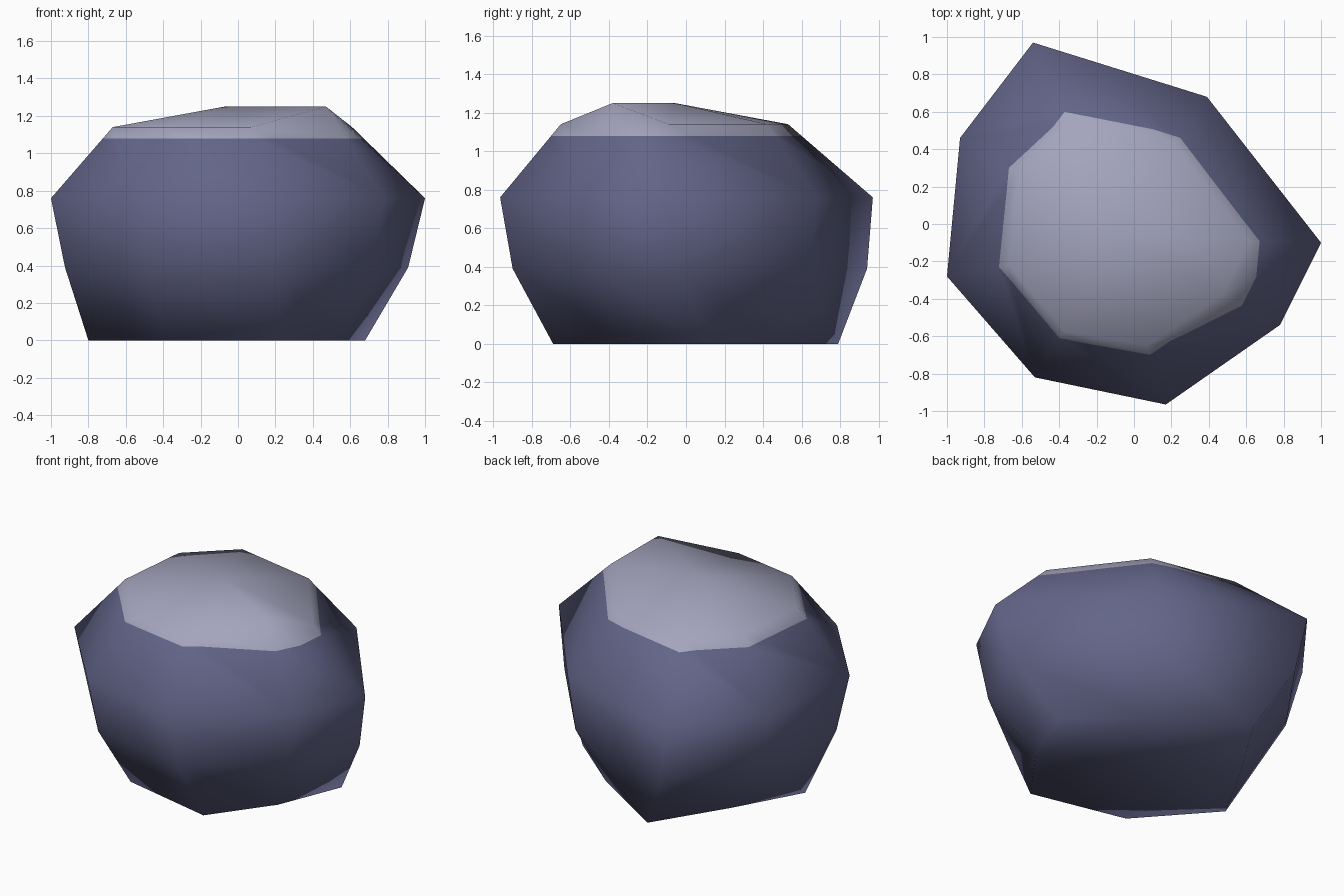
import bpy
import bmesh

if "Cube" in bpy.data.objects:
    bpy.data.objects.remove(bpy.data.objects["Cube"])

# Horizontal rings of the boulder, eight corners each, clockwise from the back
BASE = [(-.27, .79), (.27, .45), (.68, .11), (.51, -.31),
        (.23, -.69), (-.40, -.55), (-.80, -.10), (-.56, .33)]
LOWER = [(-.47, .94), (.36, .64), (.91, -.03), (.72, -.50),
         (.20, -.90), (-.49, -.76), (-.925, -.25), (-.85, .40)]
BELLY = [(-.54, .97), (.39, .68), (1.0, -.10), (.78, -.54),
         (.17, -.965), (-.53, -.82), (-1.0, -.28), (-.93, .46)]
SHOULDER = [(-.34, .53), (.22, .42), (.61, -.09), (.47, -.38),
            (.07, -.65), (-.375, -.57), (-.67, -.22), (-.62, .27)]
RINGS = [(BASE, 0), (LOWER, .39), (BELLY, .76), (SHOULDER, 1.14)]
TOP_Z = 1.25
CAP_Z = 1.08


def make_material(name, color):
    mat = bpy.data.materials.new(name)
    mat.diffuse_color = (*color, 1)
    mat.use_nodes = True
    mat.node_tree.nodes["Principled BSDF"].inputs["Base Color"].default_value = mat.diffuse_color
    return mat


bm = bmesh.new()
rings = [[bm.verts.new((x, y, z)) for x, y in pts] for pts, z in RINGS]
rings[3][3].co.z = TOP_Z                      # one raised shoulder corner

# Sides: two triangles per panel
n = len(BASE)
for low, high in zip(rings, rings[1:]):
    for i in range(n):
        j = (i + 1) % n
        bm.faces.new((low[i], high[j], low[j]))
        bm.faces.new((low[i], high[i], high[j]))

# Crown fan and flat underside
crown = bm.verts.new((-.07, -.06, TOP_Z))
for i in range(n):
    bm.faces.new((rings[3][i], crown, rings[3][(i + 1) % n]))
bm.faces.new(rings[0])

# Cut the pale cap at a level line and colour by height
bmesh.ops.bisect_plane(bm, geom=bm.verts[:] + bm.edges[:] + bm.faces[:],
                       plane_co=(0, 0, CAP_Z), plane_no=(0, 0, 1))
bmesh.ops.recalc_face_normals(bm, faces=bm.faces[:])
for f in bm.faces:
    f.smooth = True
    f.material_index = int(f.calc_center_median().z > CAP_Z)

mesh = bpy.data.meshes.new("boulder")
bm.to_mesh(mesh)
bm.free()
mesh.materials.append(make_material("slate blue stone", (.125, .13, .25)))
mesh.materials.append(make_material("pale grey cap", (.37, .375, .51)))
boulder = bpy.data.objects.new("boulder", mesh)
bpy.context.collection.objects.link(boulder)
